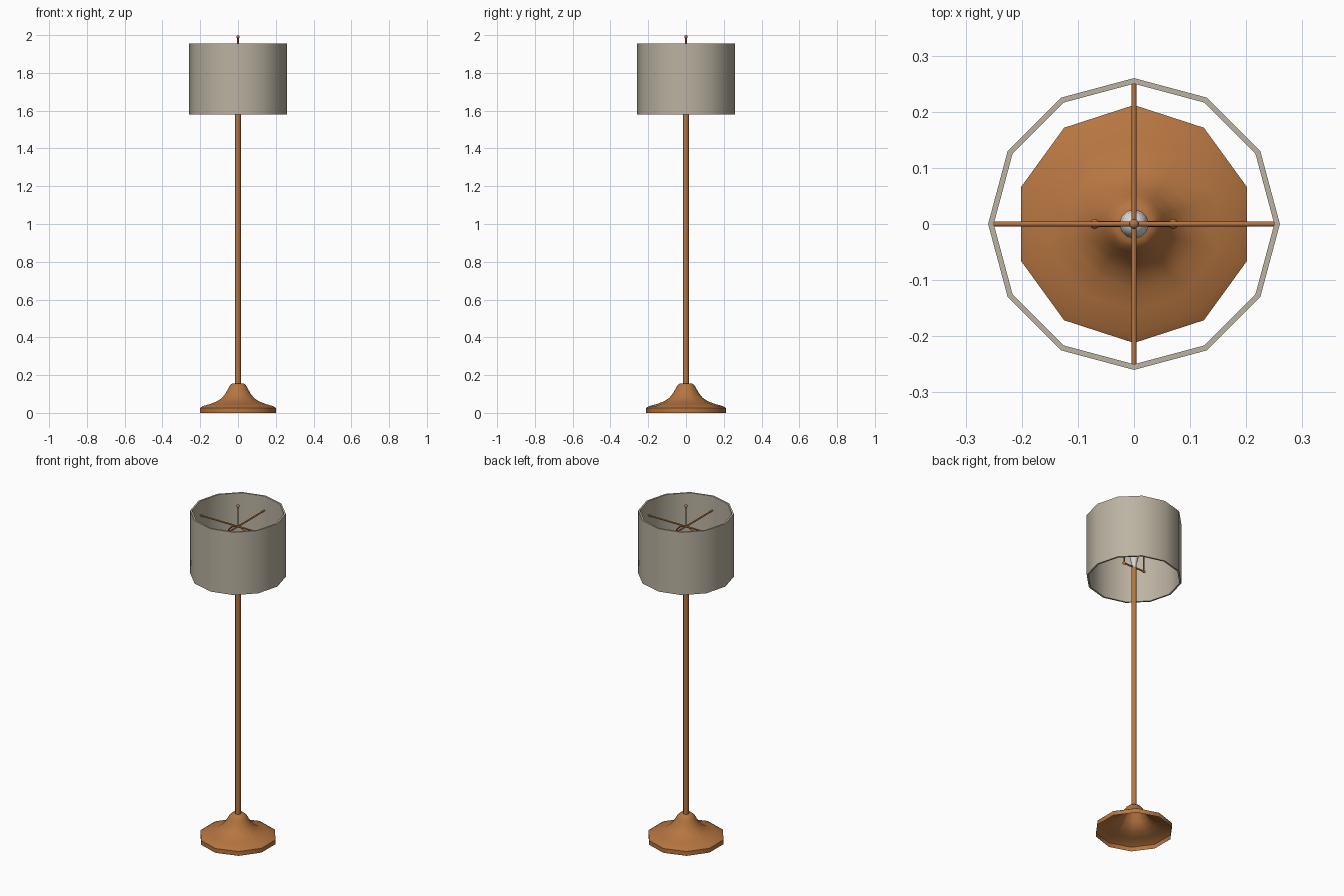
import bpy, bmesh, math
from mathutils import Vector

if "Cube" in bpy.data.objects:
    bpy.data.objects.remove(bpy.data.objects["Cube"])


def material(name, rgb):
    m = bpy.data.materials.new(name)
    m.diffuse_color = (*rgb, 1)
    m.use_nodes = True
    m.node_tree.nodes["Principled BSDF"].inputs["Base Color"].default_value = m.diffuse_color
    return m


BRONZE = material("warm bronze", (0.47, 0.18, 0.052))
LINEN = material("beige linen", (0.50, 0.45, 0.36))
GLASS = material("pale glass", (0.68, 0.70, 0.68))


def finish(name, bm, mat, recalc=True):
    if recalc:
        bmesh.ops.recalc_face_normals(bm, faces=bm.faces)
    me = bpy.data.meshes.new(name)
    bm.to_mesh(me)
    bm.free()
    me.materials.append(mat)
    ob = bpy.data.objects.new(name, me)
    bpy.context.collection.objects.link(ob)
    bpy.ops.object.select_all(action='DESELECT')
    ob.select_set(True)
    bpy.context.view_layer.objects.active = ob
    bpy.ops.object.shade_smooth_by_angle(angle=math.radians(48))
    return ob


def lathe(name, profile, sides, mat, closed=False):
    """Spin (radius, z) points, first vertex of each ring on +y."""
    bm = bmesh.new()
    rings = []
    for r, z in profile:
        angles = [math.pi / 2 + math.tau * i / sides for i in range(sides)]
        rings.append([bm.verts.new((r * math.cos(a), r * math.sin(a), z)) for a in angles])
    pairs = list(zip(rings, rings[1:]))
    if closed:
        pairs.append((rings[-1], rings[0]))
    for a, b in pairs:
        for i in range(sides):
            j = (i + 1) % sides
            bm.faces.new((a[i], a[j], b[j], b[i]))
    bmesh.ops.remove_doubles(bm, verts=bm.verts, dist=1e-5)
    return finish(name, bm, mat)


def tube(name, points, radius, mat, sides=8):
    """Capped tube along a path lying in one vertical plane."""
    pts = [Vector(p) for p in points]
    bm = bmesh.new()
    rings = []
    span = pts[-1] - pts[0]
    side = Vector((1, 0, 0)) if abs(span.y) > abs(span.x) else Vector((0, 1, 0))
    for i, p in enumerate(pts):
        t = (pts[min(i + 1, len(pts) - 1)] - pts[max(i - 1, 0)]).normalized()
        up = t.cross(side).normalized()
        rings.append([bm.verts.new(p + radius * (math.cos(a) * side + math.sin(a) * up))
                      for a in (math.tau * k / sides for k in range(sides))])
    for a, b in zip(rings, rings[1:]):
        for k in range(sides):
            j = (k + 1) % sides
            bm.faces.new((a[k], a[j], b[j], b[k]))
    bm.faces.new(rings[0])
    bm.faces.new(rings[-1])
    return finish(name, bm, mat)


def ball(name, loc, radius, mat):
    bm = bmesh.new()
    bmesh.ops.create_uvsphere(bm, u_segments=10, v_segments=8, radius=radius)
    bmesh.ops.translate(bm, verts=bm.verts, vec=loc)
    return finish(name, bm, mat)


# Flared ten-sided foot, open underneath
lathe("base", [(0.212, 0), (0.212, 0.026), (0.195, 0.036), (0.155, 0.047), (0.115, 0.062),
               (0.088, 0.08), (0.068, 0.105), (0.053, 0.132), (0.043, 0.148),
               (0.032, 0.156), (0, 0.156)], 10, BRONZE)

# Pole with lamp socket at its top
tube("pole", [(0, 0, 0.15), (0, 0, 1.65)], 0.015, BRONZE, 12)

# Bulb
lathe("bulb", [(0, 1.65), (0.012, 1.65), (0.013, 1.675), (0.022, 1.705), (0.026, 1.73),
               (0.022, 1.752), (0.012, 1.764), (0, 1.768)], 12, GLASS)

# Harp: saddle bar, ball ends and arched wire
W, BOTTOM, TOP = 0.07, 1.655, 1.87
tube("harp_saddle", [(-W, 0, BOTTOM), (W, 0, BOTTOM)], 0.005, BRONZE)
for s, label in ((-1, "left"), (1, "right")):
    ball("harp_ball_" + label, (s * W, 0, BOTTOM), 0.009, BRONZE)
arch = [(-W * math.cos(a), 0, TOP - W + W * math.sin(a))
        for a in (math.pi * i / 12 for i in range(13))]
tube("harp_wire", [(-W, 0, BOTTOM)] + arch + [(W, 0, BOTTOM)], 0.004, BRONZE)

# Cross-shaped spider carrying the shade
R = 0.253
tube("spider_x", [(-R, 0, TOP), (R, 0, TOP)], 0.0045, BRONZE)
tube("spider_y", [(0, -R, TOP), (0, R, TOP)], 0.0045, BRONZE)

# Finial
tube("finial_rod", [(0, 0, TOP), (0, 0, 1.99)], 0.004, BRONZE)
ball("finial_ball", (0, 0, 1.991), 0.009, BRONZE)

# Twelve-sided drum shade with wall thickness
lathe("shade", [(0.26, 1.58), (0.26, 1.955), (0.25, 1.955), (0.25, 1.58)], 12, LINEN, closed=True)
